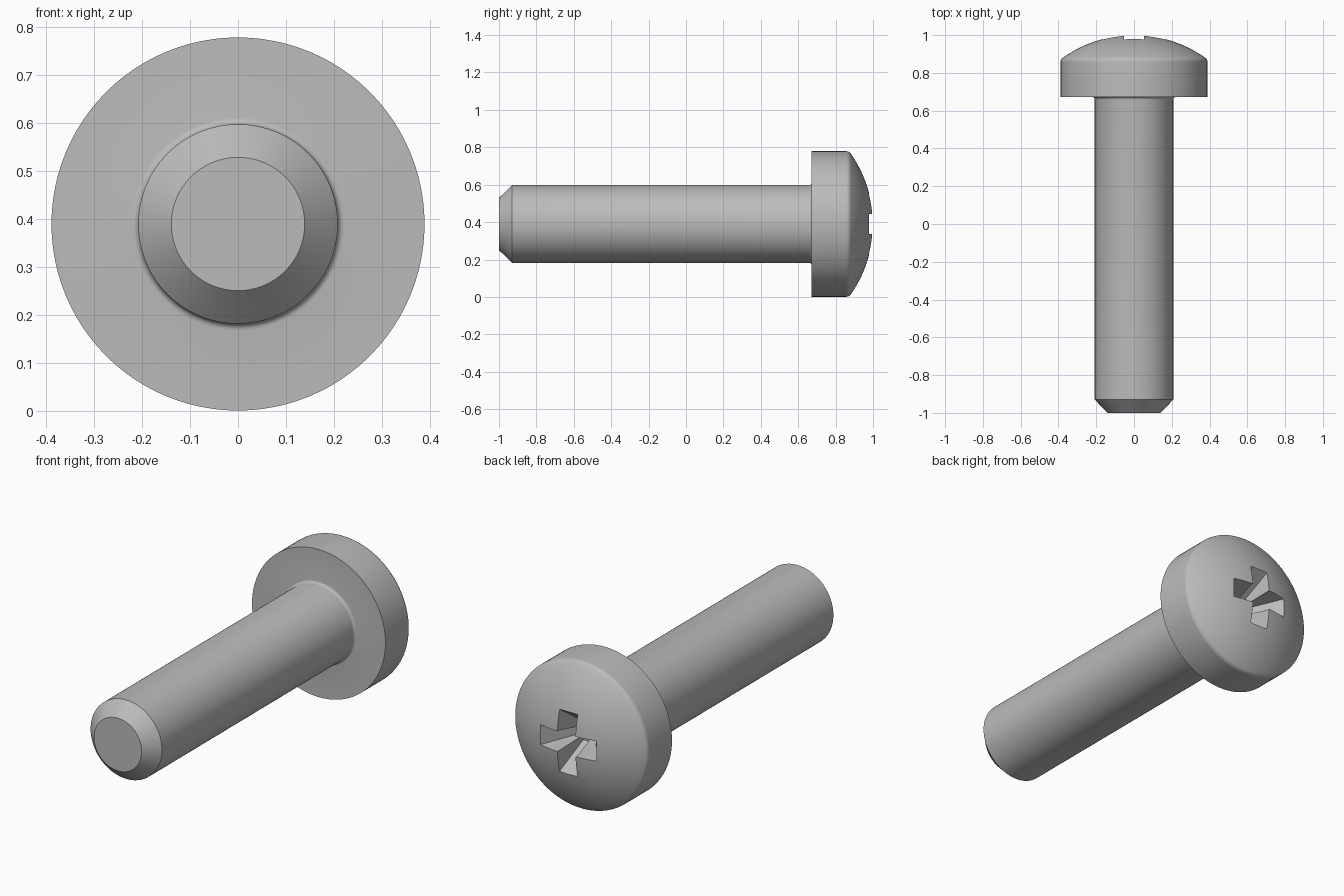
import bpy, bmesh, math
from mathutils import Vector

if "Cube" in bpy.data.objects:
    bpy.data.objects.remove(bpy.data.objects["Cube"])

CZ = 0.39      # height of the screw axis
SEG = 96

metal = bpy.data.materials.new("grey metal")
metal.diffuse_color = (0.5, 0.5, 0.5, 1)
metal.use_nodes = True
metal.node_tree.nodes["Principled BSDF"].inputs["Base Color"].default_value = metal.diffuse_color


def make_object(name, bm):
    bmesh.ops.recalc_face_normals(bm, faces=bm.faces)
    mesh = bpy.data.meshes.new(name)
    bm.to_mesh(mesh)
    bm.free()
    mesh.materials.append(metal)
    obj = bpy.data.objects.new(name, mesh)
    bpy.context.collection.objects.link(obj)
    return obj


def arc(cr, cy, rad, a0, a1, n):
    return [(cr + rad * math.cos(a0 + (a1 - a0) * i / n),
             cy + rad * math.sin(a0 + (a1 - a0) * i / n)) for i in range(n + 1)]


# screw profile as (radius, y): tip chamfer, shank, neck fillet, head, dome
R, f, head = 0.654, 0.03, 0.389
dome_y = 1 - R
rim_y = dome_y + math.sqrt((R - f) ** 2 - (head - f) ** 2)
tilt = math.atan2(rim_y - dome_y, head - f)
profile = [(0.139, -1), (0.208, -0.93)]
profile += arc(0.222, 0.658, 0.014, math.pi, math.pi / 2, 5)
profile += [(head, 0.672)]
profile += arc(head - f, rim_y, f, 0, tilt, 6)
profile += arc(0, dome_y, R, tilt, math.pi / 2, 14)[1:-1]

bm = bmesh.new()
rings = []
for r, y in profile:
    rings.append([bm.verts.new((r * math.cos(2 * math.pi * i / SEG), y,
                                CZ + r * math.sin(2 * math.pi * i / SEG)))
                  for i in range(SEG)])
for a, b in zip(rings, rings[1:]):
    for i in range(SEG):
        j = (i + 1) % SEG
        bm.faces.new((a[i], a[j], b[j], b[i]))
bm.faces.new(rings[0])
pole = bm.verts.new((0, 1, CZ))
for i in range(SEG):
    bm.faces.new((rings[-1][i], rings[-1][(i + 1) % SEG], pole))
screw = make_object("screw", bm)

# tapered cross recess: 12-sided sections as (y, arm reach, arm half width)
bm = bmesh.new()
rings = []
for y, reach, w in [(1.05, 0.165, 0.053), (0.98, 0.165, 0.053), (0.82, 0.05, 0.025)]:
    ring = []
    for k in range(4):
        c, s = math.cos(k * math.pi / 2), math.sin(k * math.pi / 2)
        for u, v in [(reach, -w), (reach, w), (w, w)]:
            ring.append(bm.verts.new((u * c - v * s, y, CZ + u * s + v * c)))
    rings.append(ring)
for a, b in zip(rings, rings[1:]):
    for i in range(12):
        j = (i + 1) % 12
        bm.faces.new((a[i], a[j], b[j], b[i]))
bm.faces.new(rings[0])
bm.faces.new(rings[-1])
cutter = make_object("recess_cutter", bm)
cutter.hide_render = True

# cut the recess, then shade with sharp edges kept
mod = screw.modifiers.new("recess", 'BOOLEAN')
mod.operation = 'DIFFERENCE'
mod.solver = 'EXACT'
mod.object = cutter
bpy.context.view_layer.objects.active = screw
screw.select_set(True)
bpy.ops.object.modifier_apply(modifier=mod.name)
bpy.data.objects.remove(cutter)
bpy.ops.object.shade_smooth_by_angle(angle=math.radians(30))
